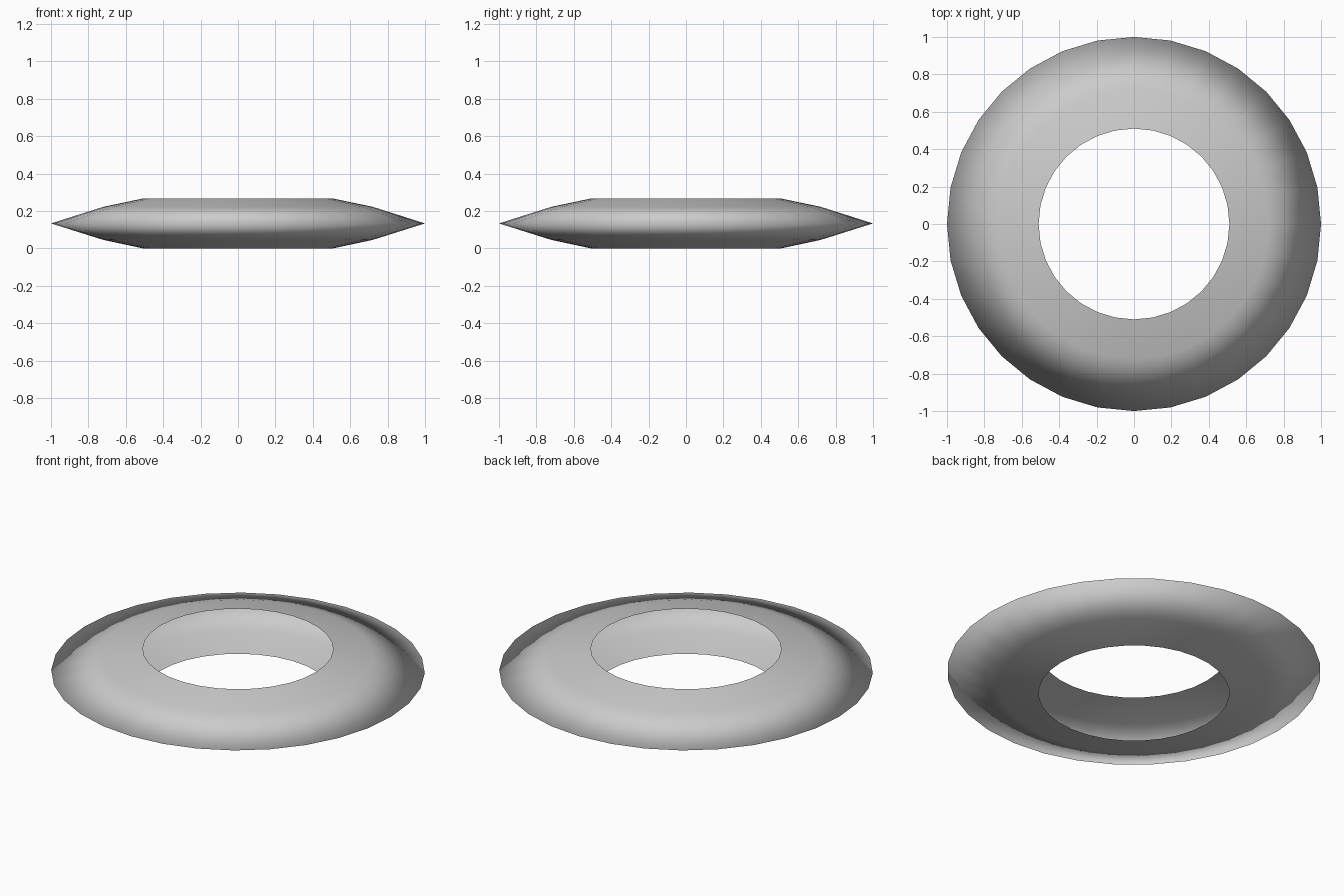
import bpy, bmesh, math
from mathutils import Matrix

if "Cube" in bpy.data.objects:
    bpy.data.objects.remove(bpy.data.objects["Cube"])

SEGMENTS = 32
# Open cross-section (radius, height): the ring is a hollow shell, open at the hole
PROFILE = [(0.51, 0.0), (0.72, 0.045), (1.0, 0.133), (0.72, 0.222), (0.51, 0.266)]

# Lathe the section around z
bm = bmesh.new()
verts = [bm.verts.new((r, 0, z)) for r, z in PROFILE]
edges = [bm.edges.new(pair) for pair in zip(verts, verts[1:])]
bmesh.ops.spin(bm, geom=verts + edges, cent=(0, 0, 0), axis=(0, 0, 1),
               angle=math.tau, steps=SEGMENTS, use_duplicate=False)
bmesh.ops.remove_doubles(bm, verts=bm.verts, dist=1e-4)
bmesh.ops.recalc_face_normals(bm, faces=bm.faces)

# Outward normals: the upper faces must point up
top = max(bm.faces, key=lambda f: f.calc_center_median().z)
if top.normal.z < 0:
    bmesh.ops.reverse_faces(bm, faces=bm.faces)
for f in bm.faces:
    f.smooth = True

mesh = bpy.data.meshes.new("ring_shell")
bm.to_mesh(mesh)
bm.free()
bpy.context.collection.objects.link(bpy.data.objects.new("ring_shell", mesh))
